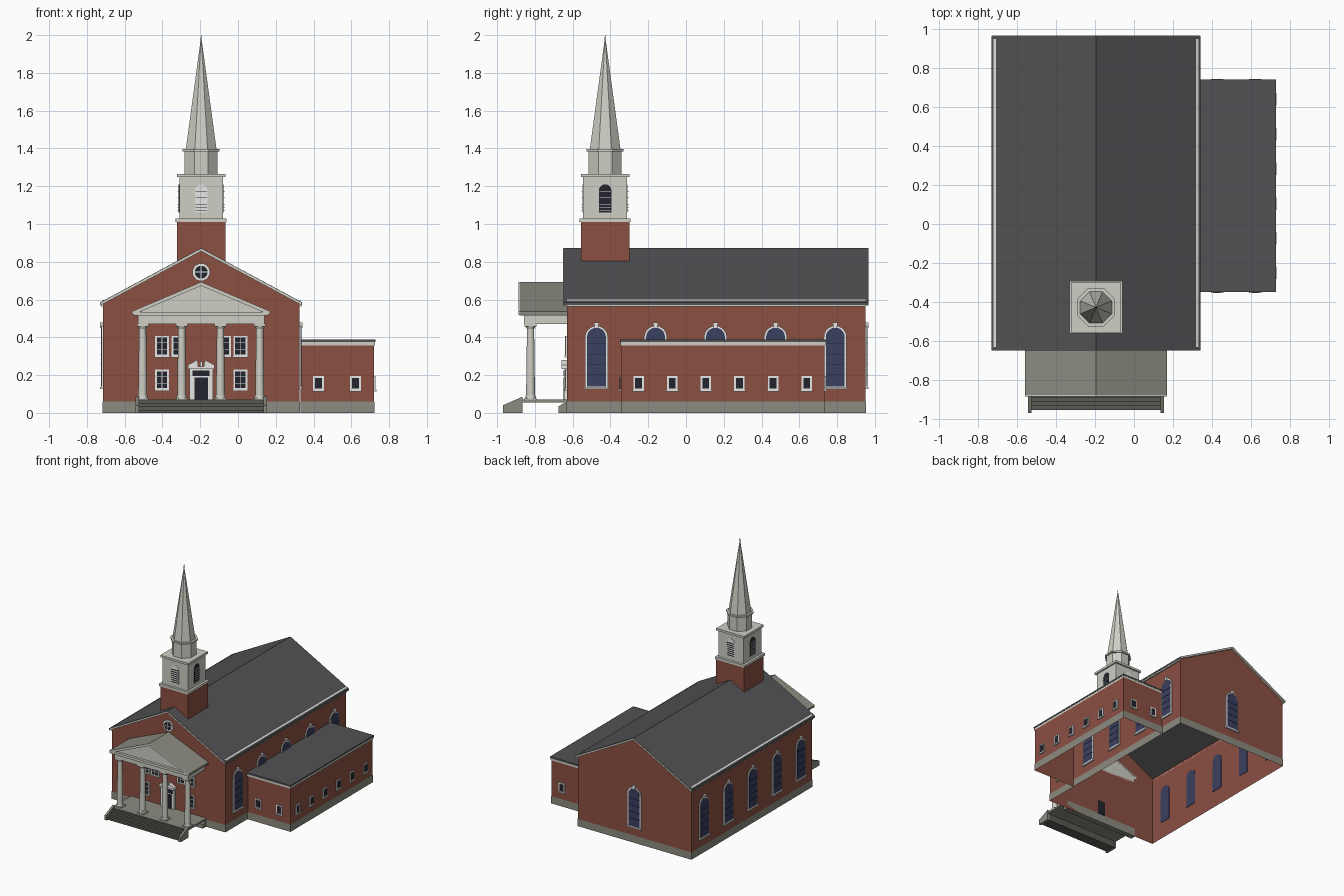
import bpy, bmesh, math
from mathutils import Matrix, Vector

cube = bpy.data.objects.get("Cube")
if cube:
    bpy.data.objects.remove(cube)


def material(name, r, g, b):
    m = bpy.data.materials.new(name)
    m.use_nodes = True
    m.diffuse_color = (r, g, b, 1)
    m.node_tree.nodes["Principled BSDF"].inputs["Base Color"].default_value = (r, g, b, 1)
    return m


BRICK = material("red brick", .26, .08, .055)
TRIM = material("pale trim", .62, .62, .56)
WHITE = material("white paint", .8, .8, .78)
STONE = material("grey stone", .26, .26, .22)
STEP = material("dark step stone", .1, .1, .085)
ROOF = material("roof slate", .085, .085, .09)
BLUE = material("blue glass", .042, .05, .12)
DARK = material("dark glass", .017, .018, .027)

CX = -.195          # axis of the hall
TY = -.428          # tower position along the hall
FRONT, LEFT, BACK, RIGHT = 0, 90, 180, 270


def panel(name, pts, d0, d1, mat, at=(CX, 0, 0), facing=FRONT, drop=None):
    """Extrude a (sideways, up) outline outward from d0 to d1, then turn it to a side."""
    bm = bmesh.new()
    face = bm.faces.new([bm.verts.new((u, -d0, z)) for u, z in pts])
    ext = bmesh.ops.extrude_face_region(bm, geom=[face], use_keep_orig=True)
    moved = [v for v in ext["geom"] if isinstance(v, bmesh.types.BMVert)]
    bmesh.ops.translate(bm, verts=moved, vec=(0, d0 - d1, 0))
    bmesh.ops.recalc_face_normals(bm, faces=bm.faces)
    bm.normal_update()
    if drop:
        bmesh.ops.delete(bm, geom=[f for f in bm.faces if drop(f.normal)], context="FACES")
    bm.transform(Matrix.Translation(Vector(at)) @ Matrix.Rotation(math.radians(facing), 4, "Z"))
    mesh = bpy.data.meshes.new(name)
    bm.to_mesh(mesh)
    bm.free()
    mesh.materials.append(mat)
    ob = bpy.data.objects.new(name, mesh)
    bpy.context.collection.objects.link(ob)
    return ob


def rect(u0, u1, z0, z1):
    return [(u0, z0), (u1, z0), (u1, z1), (u0, z1)]


def box(name, x0, x1, y0, y1, z0, z1, mat, drop=None):
    return panel(name, rect(x0, x1, z0, z1), -y1, -y0, mat, (0, 0, 0), FRONT, drop)


def block(name, half, z0, z1, mat):
    return box(name, CX - half, CX + half, TY - half, TY + half, z0, z1, mat)


def arch(w, z0, z1, n=10):
    r = w / 2
    curve = [(r * math.cos(math.pi * i / n), z1 - r + r * math.sin(math.pi * i / n)) for i in range(n + 1)]
    return [(-r, z0), (r, z0)] + curve


def circle(r, z, n=24):
    return [(r * math.cos(math.tau * i / n), z + r * math.sin(math.tau * i / n)) for i in range(n)]


def chevron(half, eave, peak, thick):
    return [(-half, eave), (0, peak), (half, eave),
            (half, eave - thick), (0, peak - thick), (-half, eave - thick)]


def cone(name, sides, r0, r1, z0, z1, mat, x=CX, y=TY):
    bpy.ops.mesh.primitive_cone_add(vertices=sides, radius1=r0, radius2=r1, depth=z1 - z0,
                                    location=(x, y, (z0 + z1) / 2), rotation=(0, 0, math.pi / sides))
    ob = bpy.context.object
    ob.name = name
    ob.data.materials.append(mat)
    return ob


def ends(n):
    return abs(n.z) > .5


def arched_window(at, facing):
    panel("arched_window_frame", arch(.122, .13, .462), .001, .008, WHITE, at, facing)
    panel("arched_window_glass", arch(.1, .14, .451), -.004, .011, BLUE, at, facing)
    panel("window_sill", rect(-.066, .066, .126, .138), .001, .016, WHITE, at, facing)
    panel("window_keystone", [(-.009, .45), (.009, .45), (.014, .478), (-.014, .478)], .001, .016, WHITE, at, facing)
    for i in range(4):
        z = .2 + i * .055
        panel("arched_window_bar", rect(-.05, .05, z, z + .003), .01, .013, DARK, at, facing)


def square_window(at, facing, w, z0, z1, bars):
    h = w / 2
    panel("window_frame", rect(-h, h, z0, z1), .001, .007, WHITE, at, facing)
    panel("window_glass", rect(-h + .01, h - .01, z0 + .011, z1 - .01), .006, .009, DARK, at, facing)
    panel("window_ledge", rect(-h - .004, h + .004, z0 - .004, z0 + .006), .001, .012, WHITE, at, facing)
    if bars:
        panel("window_bar_upright", rect(-.002, .002, z0, z1), .008, .011, WHITE, at, facing)
        for k in (1, 2):
            z = z0 + (z1 - z0) * k / 3
            panel("window_bar_level", rect(-h, h, z - .002, z + .002), .008, .011, WHITE, at, facing)


# Hall: open-bottomed brick shell, stone base band, slate roof with pale edges
panel("hall_walls", [(-.52, 0), (.52, 0), (.52, .58), (0, .86), (-.52, .58)], -.95, .63, BRICK,
      drop=lambda n: abs(n.z) > .3)
panel("hall_base", rect(-.523, .523, 0, .06), -.953, .633, STONE, drop=ends)
panel("hall_roof", chevron(.535, .585, .873, .014), -.965, .648, ROOF)
for d0, d1 in ((.631, .65), (-.967, -.951)):
    panel("gable_trim", chevron(.533, .583, .87, .014), d0, d1, TRIM)
for s in (-1, 1):
    panel("roof_gutter", [(s * .514, .594), (s * .526, .588), (s * .526, .593), (s * .514, .599)], -.95, .63, WHITE)
    panel("eave_trim", rect(min(s * .52, s * .53), max(s * .52, s * .53), .562, .576), -.95, .63, TRIM)

# Hall windows
for y in (-.474, -.161, .156, .474, .79):
    arched_window((CX + .52, y, 0), LEFT)
    arched_window((CX - .52, y, 0), RIGHT)
arched_window((CX, .95, 0), BACK)

# Front wall windows
front = (CX, -.63, 0)
for s in (-1, 1):
    square_window((CX + s * .207, -.63, 0), FRONT, .074, .12, .23, True)
    for u in (.207, .12):
        square_window((CX + s * u, -.63, 0), FRONT, .074, .298, .408, True)
panel("round_window_frame", circle(.047, .745), .001, .01, WHITE, front)
panel("round_window_glass", circle(.034, .745), .009, .012, DARK, front)
panel("round_window_bar_level", rect(-.036, .036, .7425, .7475), .011, .014, WHITE, front)
panel("round_window_bar_upright", rect(-.0025, .0025, .709, .781), .011, .014, WHITE, front)

# Doorway with a broken pediment
panel("door_frame", rect(-.062, .062, .07, .235), .001, .015, WHITE, front)
panel("door", rect(-.035, .035, .07, .187), -.004, .018, DARK, front)
panel("door_transom", rect(-.045, .045, .196, .225), .014, .018, DARK, front)
panel("door_cornice", rect(-.07, .07, .233, .245), .001, .03, WHITE, front)
panel("door_finial", rect(-.007, .007, .244, .272), .001, .02, WHITE, front)
for s in (-1, 1):
    panel("door_pediment", [(s * .07, .245), (s * .016, .245), (s * .016, .262), (s * .022, .28), (s * .07, .254)],
          .001, .028, WHITE, front)

# Portico roof and entablature
panel("portico_roof", chevron(.365, .538, .692, .016), .63, .882, STONE)
panel("portico_rake_trim", chevron(.365, .538, .693, .02), .878, .886, TRIM)
panel("portico_pediment", [(-.335, .53), (.335, .53), (0, .68)], .63, .862, TRIM)
panel("portico_cornice", rect(-.355, .355, .515, .535), .63, .882, TRIM)
panel("portico_beam", rect(-.335, .335, .47, .516), .63, .857, TRIM)

# Columns
for x in (-.505, -.298, -.093, .115):
    shaft = cone("column_shaft", 20, .024, .019, .08, .455, TRIM, x, -.823)
    bpy.ops.object.shade_smooth_by_angle()
    cone("column_foot", 20, .03, .026, .075, .092, TRIM, x, -.823)
    cone("column_neck", 20, .02, .028, .445, .46, TRIM, x, -.823)
    for z0, z1 in ((.068, .078), (.458, .471)):
        box("column_block", x - .031, x + .031, -.854, -.792, z0, z1, TRIM)

# Porch floor, steps and cheek walls
panel("porch_floor", rect(-.345, .345, .056, .07), .63, .88, STONE)
panel("porch_footing", [(-.675, 0), (-.63, 0), (-.63, .06), (-.675, .035)], -.345, .345, STONE, facing=LEFT)
for i in range(4):
    panel("step", rect(-.332, .332, 0, .0165 * (i + 1)), .866, .955 - .022 * i, STEP)
for s in (-1, 1):
    d0, d1 = sorted((s * .33, s * .348))
    panel("step_cheek", [(-.97, 0), (-.865, 0), (-.865, .086), (-.97, .04)], d0, d1, STONE, facing=LEFT)

# Side wing
box("wing_walls", .33, .72, -.342, .733, 0, .37, BRICK, lambda n: ends(n) or n.x < -.5)
box("wing_base", .33, .723, -.345, .736, 0, .06, STONE, lambda n: ends(n) or n.x < -.5)
box("wing_cornice", .326, .726, -.348, .739, .358, .377, TRIM, lambda n: ends(n) or n.x < -.5)
box("wing_roof", .326, .728, -.35, .741, .375, .388, ROOF)
for i in range(6):
    square_window((.72, -.251 + i * .178, 0), LEFT, .056, .117, .195, False)
for x in (.426, .622):
    square_window((x, -.342, 0), FRONT, .056, .117, .195, False)
    square_window((x, .733, 0), BACK, .056, .117, .195, False)

# Tower and belfry
block("tower", .128, .8, 1.012, BRICK)
block("tower_cornice", .135, 1.01, 1.03, TRIM)
block("belfry", .116, 1.03, 1.25, TRIM)
block("belfry_cornice", .128, 1.248, 1.266, TRIM)
for facing in (FRONT, LEFT, BACK, RIGHT):
    turn = Matrix.Rotation(math.radians(facing), 3, "Z") @ Vector((0, -.116, 0))
    at = (CX + turn.x, TY + turn.y, 0)
    across = facing in (FRONT, BACK)
    panel("louvre_back", arch(.066, 1.06, 1.21), -.002, .003, WHITE if across else DARK, at, facing)
    for i in range(7):
        z = 1.07 + i * .017
        panel("louvre_slat", rect(-.031, .031, z, z + .002), .002, .009, DARK if across else WHITE, at, facing)

# Eight-sided lantern and spire
OCT = 1 / math.cos(math.pi / 8)
cone("lantern", 8, .087 * OCT, .087 * OCT, 1.265, 1.388, TRIM)
cone("lantern_cornice", 8, .098 * OCT, .098 * OCT, 1.385, 1.397, TRIM)
cone("spire", 8, .081 * OCT, .003, 1.397, 1.975, TRIM)
cone("spire_finial", 8, .003, .002, 1.97, 2.0, STONE)
